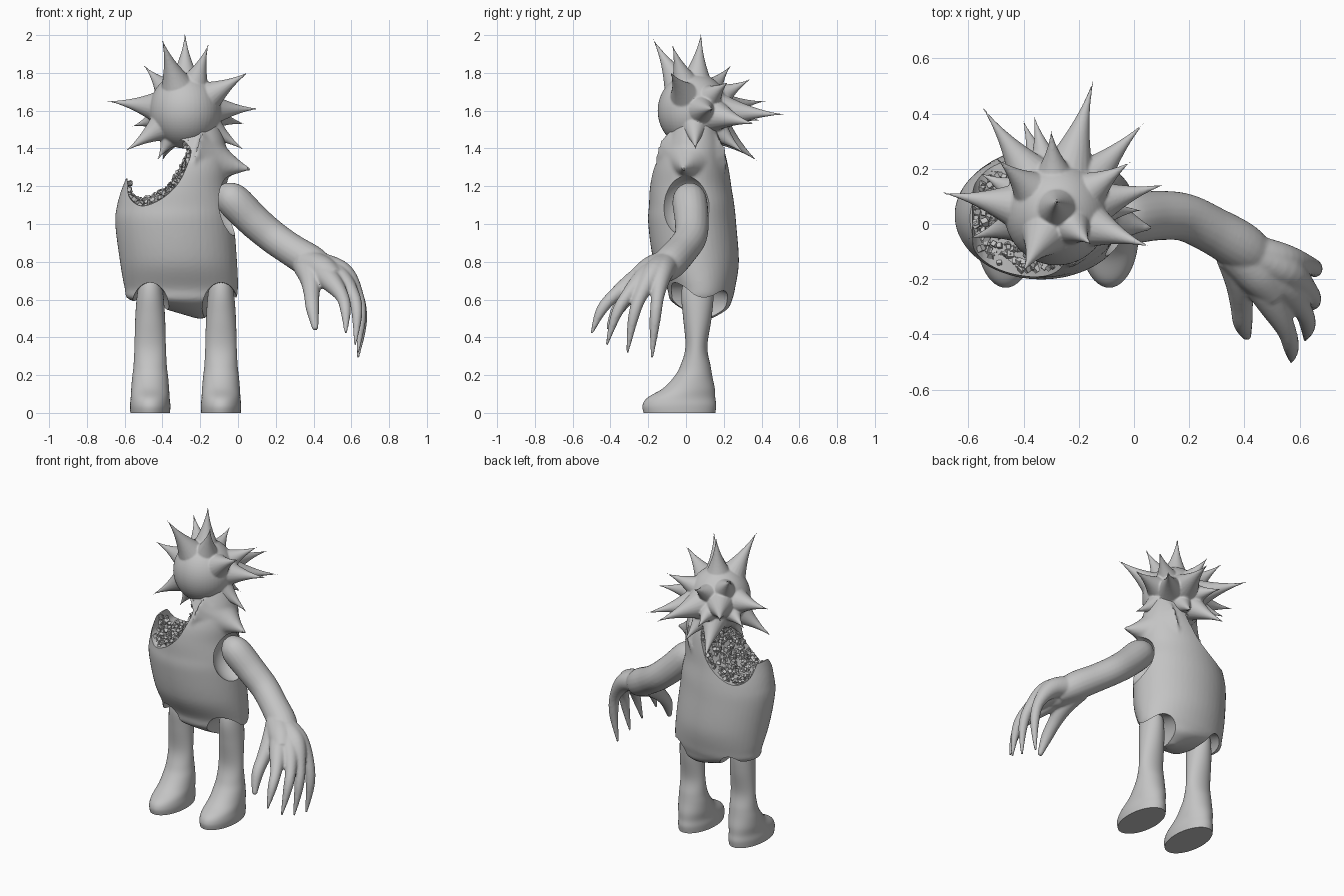
import bpy, bmesh, math, random
from mathutils import Vector, Matrix

if "Cube" in bpy.data.objects:
    bpy.data.objects.remove(bpy.data.objects["Cube"], do_unlink=True)
random.seed(4)

clay = bpy.data.materials.new("clay_grey")
clay.use_nodes = True
clay.diffuse_color = (0.55, 0.55, 0.55, 1)
clay.node_tree.nodes["Principled BSDF"].inputs["Base Color"].default_value = (0.55, 0.55, 0.55, 1)


def resample(keys, steps=6):
    """Catmull-Rom through tuples of any length."""
    pts = [keys[0]] + list(keys) + [keys[-1]]
    out = []
    for a, b, c, d in zip(pts, pts[1:], pts[2:], pts[3:]):
        for i in range(steps):
            t = i / steps
            out.append([q + 0.5 * t * (r - p + t * (2 * p - 5 * q + 4 * r - s + t * (3 * (q - r) + s - p)))
                        for p, q, r, s in zip(a, b, c, d)])
    return out + [list(keys[-1])]


def skin(bm, rows):
    """Skin rows of points and cap both ends."""
    rows = [[bm.verts.new(p) for p in row] for row in rows]
    n = len(rows[0])
    for lo, hi in zip(rows, rows[1:]):
        for i in range(n):
            j = (i + 1) % n
            bm.faces.new((lo[i], lo[j], hi[j], hi[i]))
    bm.faces.new(rows[0][::-1])
    bm.faces.new(rows[-1])


def loft(bm, rings, sides=32):
    """Skin elliptical rings given as (centre, u axis, v axis)."""
    turns = [2 * math.pi * i / sides for i in range(sides)]
    skin(bm, [[c + u * math.cos(a) + v * math.sin(a) for a in turns] for c, u, v in rings])


def column(bm, keys, x=0):
    """Loft of level ellipses: z, centre x, centre y, radius x, radius y."""
    loft(bm, [(Vector((x + cx, cy, z)), Vector((rx, 0, 0)), Vector((0, ry, 0)))
              for z, cx, cy, rx, ry in resample(keys)], 48)


def tube(bm, keys, sides=20):
    """Round tube along x, y, z, radius."""
    pts = resample(keys)
    pos = [Vector(p[:3]) for p in pts]
    u = Vector((0, 1, 0))
    rings = []
    for i, p in enumerate(pts):
        d = (pos[min(i + 1, len(pos) - 1)] - pos[max(i - 1, 0)]).normalized()
        u = (u - d * u.dot(d)).normalized()
        rings.append((pos[i], u * p[3], d.cross(u) * p[3]))
    loft(bm, rings, sides)


def spike(bm, base, tip, radius, flare=1.7):
    """Thorn with a flared foot."""
    base, tip = Vector(base), Vector(tip)
    d = (tip - base).normalized()
    u = d.orthogonal().normalized()
    v = d.cross(u)
    rings = []
    for i in range(15):
        s = i / 14
        r = radius * (1 - s) ** flare + 0.004 * (1 - s) + 0.003
        rings.append((base.lerp(tip, s), u * r, v * r))
    loft(bm, rings, 20)


def ellipsoid(bm, centre, radii):
    bmesh.ops.create_uvsphere(bm, u_segments=48, v_segments=32, radius=1,
                              matrix=Matrix.Translation(centre) @ Matrix.Diagonal((*radii, 1)))


def make(name, bm, voxel=0, relax=0, angle=40):
    bmesh.ops.recalc_face_normals(bm, faces=bm.faces)
    me = bpy.data.meshes.new(name)
    bm.to_mesh(me)
    bm.free()
    me.materials.append(clay)
    ob = bpy.data.objects.new(name, me)
    bpy.context.collection.objects.link(ob)
    bpy.ops.object.select_all(action='DESELECT')
    ob.select_set(True)
    bpy.context.view_layer.objects.active = ob
    if voxel:
        m = ob.modifiers.new("blend", 'REMESH')
        m.mode, m.voxel_size = 'VOXEL', voxel
        bpy.ops.object.modifier_apply(modifier=m.name)
    if relax:
        m = ob.modifiers.new("relax", 'SMOOTH')
        m.factor, m.iterations = 0.5, relax
        bpy.ops.object.modifier_apply(modifier=m.name)
    if angle:
        bpy.ops.object.shade_smooth_by_angle(angle=math.radians(angle))
    return ob


# Legs with feet
LEG_X = {"right_leg": -0.465, "left_leg": -0.09}
leg_keys = [(0, 0, -.035, .105, .19), (.04, 0, -.035, .107, .195), (.08, 0, -.025, .103, .18),
            (.13, 0, .015, .1, .137), (.19, 0, .038, .095, .102), (.25, 0, .05, .088, .08),
            (.35, 0, .055, .083, .058), (.5, 0, .06, .079, .075), (.62, 0, .06, .07, .085),
            (.7, 0, .06, .055, .07), (.76, 0, .06, .02, .03)]
for name, x in LEG_X.items():
    bm = bmesh.new()
    column(bm, leg_keys, x)
    make(name, bm, angle=50)

# Torso with shoulder thorn
body_keys = [(.5, -.2, .11, .02, .03), (.55, -.24, .1, .15, .12), (.6, -.295, .08, .28, .165),
             (.66, -.3, .08, .3, .18), (.8, -.315, .055, .31, .225), (1, -.335, .033, .315, .233),
             (1.1, -.335, .03, .305, .226), (1.2, -.33, .025, .28, .215), (1.3, -.305, .028, .255, .197),
             (1.4, -.255, .04, .195, .16), (1.5, -.22, .045, .13, .12), (1.58, -.23, .045, .1, .1)]
bm = bmesh.new()
column(bm, body_keys)
spike(bm, (-.2, .03, 1.34), (.09, -.02, 1.285), .19, 1.5)
torso = make("torso", bm, voxel=.012, relax=3, angle=0)

# Cutter: leg arches, arm socket and the bite in the right shoulder
axis = Vector((0, 1, .08))
bite_edge = resample([(-.585, 1.235), (-.575, 1.15), (-.51, 1.108), (-.41, 1.145), (-.325, 1.22),
                      (-.275, 1.31), (-.25, 1.4), (-.3, 1.46)])
bite_outline = bite_edge + [(-.5, 1.65), (-.8, 1.6), (-.75, 1.25)]
bm = bmesh.new()
for x in LEG_X.values():
    ellipsoid(bm, (x, -.05, .55), (.1, .35, .14))
ellipsoid(bm, (.01, -.01, 1.1), (.165, .145, .165))
skin(bm, [[Vector((x, 0, z)) + axis * y for x, z in bite_outline] for y in (-.5, .5)])
cutter = make("cutter", bm, angle=0)
cutter.hide_render = True
bpy.context.view_layer.objects.active = torso
cut = torso.modifiers.new("cut", 'BOOLEAN')
cut.operation, cut.solver, cut.object = 'DIFFERENCE', 'EXACT', cutter
bpy.ops.object.modifier_apply(modifier=cut.name)
bpy.data.objects.remove(cutter, do_unlink=True)
bpy.ops.object.select_all(action='DESELECT')
torso.select_set(True)
bpy.ops.object.shade_smooth_by_angle(angle=math.radians(40))


# Crumbs lining the bite
def inside_body(p, scale=.91):
    for a, b in zip(body_keys, body_keys[1:]):
        if a[0] <= p.z < b[0]:
            t = (p.z - a[0]) / (b[0] - a[0])
            cx, cy, rx, ry = [m + (n - m) * t for m, n in zip(a[1:], b[1:])]
            return ((p.x - cx) / rx) ** 2 + ((p.y - cy) / ry) ** 2 < scale ** 2
    return False


bm = bmesh.new()
for _ in range(900):
    x, z = random.choice(bite_edge)
    p = Vector((x, 0, z)) + axis * random.uniform(-.22, .26)
    p += Vector([random.uniform(-.012, .012) for _ in range(3)])
    if inside_body(p):
        turn = Matrix.Rotation(random.uniform(0, 3), 4, Vector([random.uniform(-1, 1) for _ in range(3)]))
        bmesh.ops.create_cube(bm, size=random.uniform(.015, .024), matrix=Matrix.Translation(p) @ turn)
make("bite_crumbs", bm, angle=0)

# Left arm, hand and clawed fingers
bm = bmesh.new()
tube(bm, [(-.1, .02, 1.19, .03), (-.07, .02, 1.165, .07), (-.02, .02, 1.12, .092), (.08, .03, 1.02, .09),
          (.18, .025, .935, .087), (.28, -.02, .865, .086), (.4, -.09, .79, .088), (.48, -.16, .73, .06)])
tube(bm, [(.36, -.09, .79, .08), (.45, -.18, .75, .08), (.51, -.26, .71, .055)])
tube(bm, [(.36, -.1, .78, .07), (.385, -.2, .71, .058), (.39, -.29, .63, .042), (.395, -.36, .55, .035),
          (.41, -.41, .44, .015)])
fingers = [[(.48, -.25, .71), (.55, -.38, .62), (.57, -.45, .54), (.57, -.5, .42)],
           [(.53, -.21, .72), (.61, -.31, .62), (.63, -.37, .52), (.62, -.42, .36)],
           [(.55, -.17, .74), (.63, -.24, .62), (.65, -.28, .5), (.635, -.31, .32)],
           [(.54, -.13, .74), (.63, -.15, .62), (.655, -.165, .48), (.635, -.18, .29)]]
for joints in fingers:
    tube(bm, [(.4, -.1, .79, .07)] + [(*j, r) for j, r in zip(joints, (.06, .036, .028, .007))])
make("left_arm", bm, voxel=.008, relax=4, angle=60)

# Head covered in thorns
HEAD, HEAD_R = Vector((-.28, .04, 1.6)), .19
tips = [(-.28, .08, 2), (-.4, -.17, 1.97), (-.16, -.07, 1.94), (-.49, .23, 1.83), (-.68, .11, 1.65),
        (-.59, -.05, 1.39), (-.54, .41, 1.65), (-.15, .51, 1.58), (.05, -.08, 1.8), (.1, .14, 1.61),
        (.03, .36, 1.53), (.02, .05, 1.4), (-.4, .37, 1.34), (-.2, .3, 1.38), (-.55, .18, 1.52),
        (-.02, .22, 1.75), (-.3, .33, 1.76), (-.42, -.01, 1.35), (-.23, -.03, 1.38), (-.36, .38, 1.55)]
bm = bmesh.new()
ellipsoid(bm, HEAD, (HEAD_R, HEAD_R, .2))
for tip in tips:
    reach = Vector(tip) - HEAD
    length = reach.length - HEAD_R
    spike(bm, HEAD + reach.normalized() * HEAD_R * .85, Vector(tip) + reach.normalized() * .012,
          .04 + .16 * length)
make("head", bm, voxel=.006, relax=2, angle=60)
